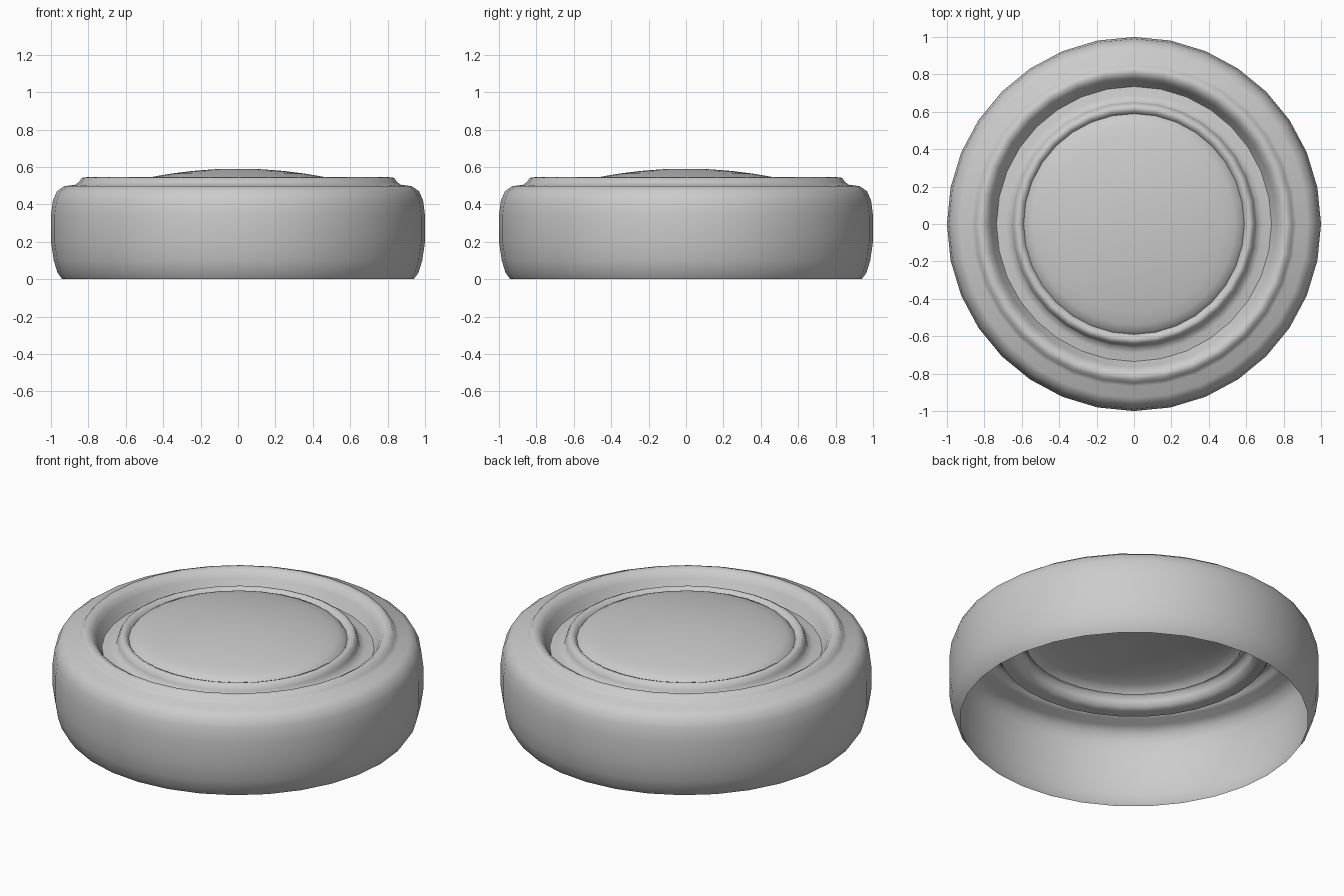
import bpy, bmesh, math

cube = bpy.data.objects.get("Cube")
if cube:
    bpy.data.objects.remove(cube, do_unlink=True)

SIDES = 32

grey = bpy.data.materials.new("plain grey")
grey.use_nodes = True
colour = (0.6, 0.6, 0.6, 1)
grey.diffuse_color = colour
grey.node_tree.nodes["Principled BSDF"].inputs["Base Color"].default_value = colour


def lathe(name, profile):
    """Spin a (radius, height) profile, listed outside to inside, around z."""
    bm = bmesh.new()
    rings = []
    for r, z in profile:
        if r == 0:
            rings.append([bm.verts.new((0, 0, z))] * SIDES)
            continue
        angles = [math.tau * i / SIDES for i in range(SIDES)]
        rings.append([bm.verts.new((r * math.cos(a), r * math.sin(a), z)) for a in angles])
    for low, high in zip(rings, rings[1:]):
        for i in range(SIDES):
            j = (i + 1) % SIDES
            corners = [low[i], low[j], high[j], high[i]]
            bm.faces.new(list(dict.fromkeys(corners)))
    mesh = bpy.data.meshes.new(name)
    bm.to_mesh(mesh)
    bm.free()
    mesh.materials.append(grey)
    obj = bpy.data.objects.new(name, mesh)
    bpy.context.collection.objects.link(obj)
    bpy.ops.object.select_all(action="DESELECT")
    obj.select_set(True)
    bpy.context.view_layer.objects.active = obj
    bpy.ops.object.shade_smooth_by_angle(angle=math.radians(65))
    return obj


# Tyre shell: side wall, shoulder, raised bead and inner wall
lathe("tyre_shell", [
    (0.94, 0), (0.965, 0.035), (0.985, 0.1), (1, 0.2), (1, 0.34), (0.99, 0.42),
    (0.968, 0.47), (0.93, 0.497), (0.87, 0.505), (0.85, 0.52), (0.835, 0.542),
    (0.81, 0.545), (0.785, 0.53), (0.765, 0.5), (0.745, 0.455), (0.735, 0.44),
])

# Rim: flat trough floor and rounded raised ring
lathe("rim_ring", [
    (0.735, 0.44), (0.69, 0.447), (0.658, 0.455), (0.65, 0.485), (0.637, 0.512),
    (0.62, 0.52), (0.602, 0.513), (0.59, 0.495),
])

# Domed hub cap, open underneath like the rest of the shell
lathe("hub_cap", [
    (0.59, 0.495), (0.575, 0.512), (0.54, 0.528), (0.47, 0.545), (0.36, 0.564),
    (0.24, 0.579), (0.12, 0.588), (0, 0.59),
])
